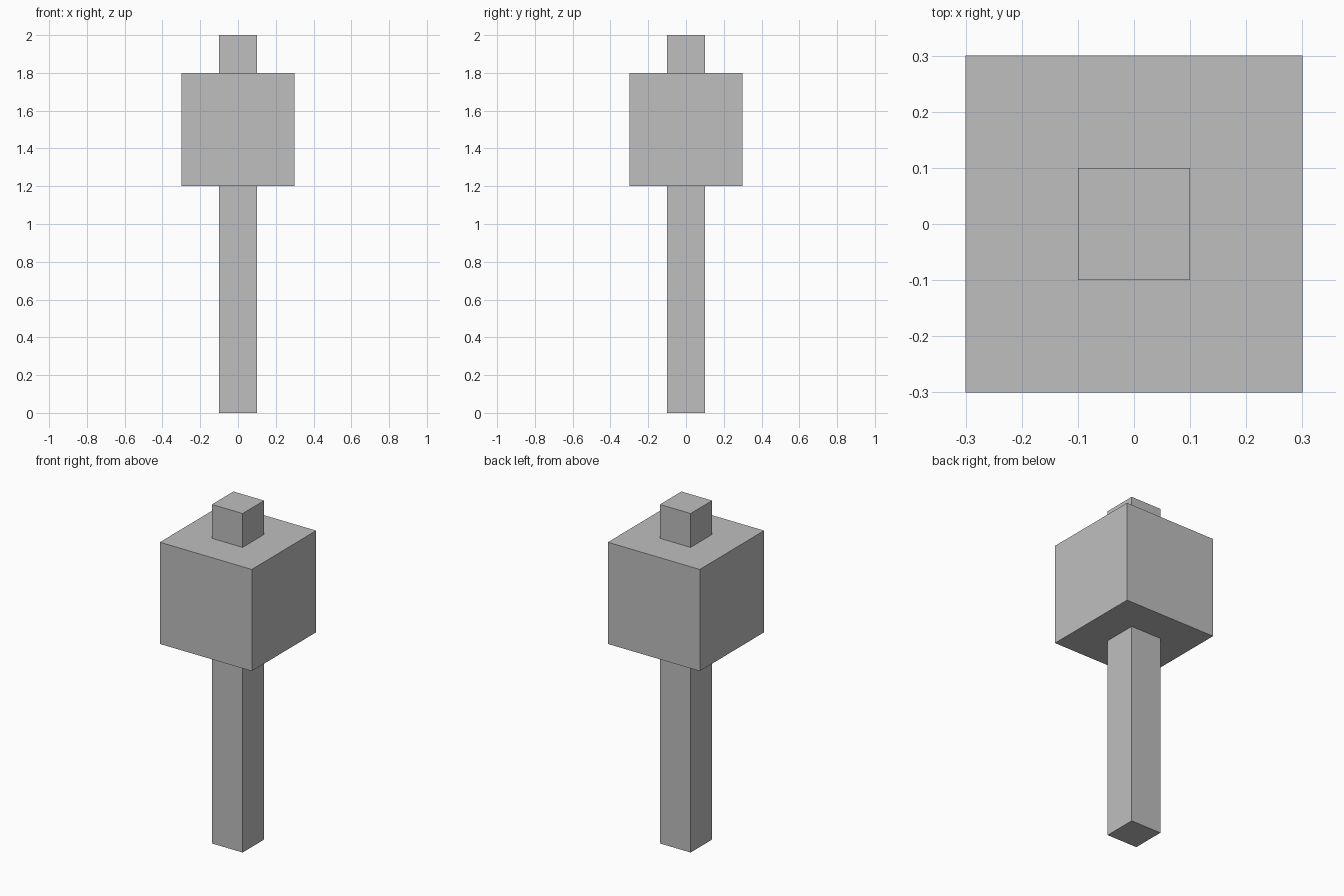
import bpy

cube = bpy.data.objects.get("Cube")
if cube:
    bpy.data.objects.remove(cube, do_unlink=True)

# Single flat grey
GREY = (0.52, 0.52, 0.52, 1.0)
grey = bpy.data.materials.new("plain grey")
grey.use_nodes = True
grey.diffuse_color = GREY
grey.node_tree.nodes["Principled BSDF"].inputs["Base Color"].default_value = GREY


def box(name, width, bottom, top):
    """Square, upright box centred on the z axis."""
    bpy.ops.mesh.primitive_cube_add(size=1, location=(0, 0, (bottom + top) / 2))
    obj = bpy.context.object
    obj.name = obj.data.name = name
    obj.scale = (width, width, top - bottom)
    bpy.ops.object.transform_apply(location=False, rotation=False, scale=True)
    obj.data.materials.append(grey)
    return obj


# Long shaft running through the block and out of its top
box("shaft", 0.2, 0.0, 2.0)

# Cubic head block
box("head_block", 0.6, 1.2, 1.8)
